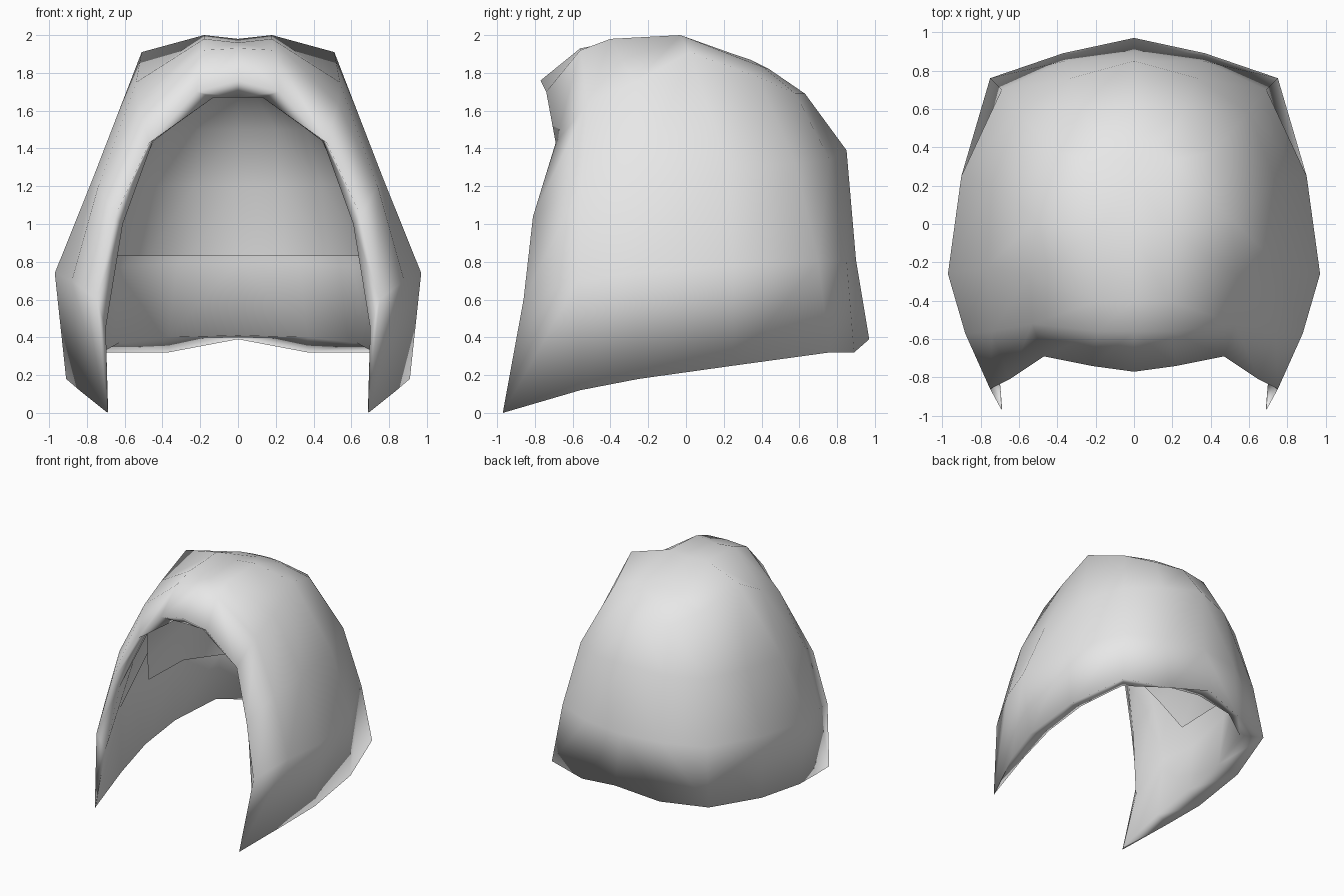
import bpy, bmesh
from mathutils import Vector

cube = bpy.data.objects.get("Cube")
if cube:
    bpy.data.objects.remove(cube, do_unlink=True)

# One plain cloth colour
cloth = bpy.data.materials.new("light grey cloth")
cloth.use_nodes = True
cloth.diffuse_color = (0.8, 0.8, 0.8, 1)
cloth.node_tree.nodes["Principled BSDF"].inputs["Base Color"].default_value = (0.8, 0.8, 0.8, 1)


def add_sheet(bm, rows):
    """Quad sheet from rows that run front to back, stacked upward."""
    grid = [[bm.verts.new(p) for p in row] for row in rows]
    for low, high in zip(grid, grid[1:]):
        for j in range(len(low) - 1):
            bm.faces.new((low[j], low[j + 1], high[j + 1], high[j]))
    bm.normal_update()
    return grid


def finish(bm, name):
    """Make the half mesh an object, mirror it and smooth it."""
    mesh = bpy.data.meshes.new(name)
    bm.to_mesh(mesh)
    bm.free()
    mesh.materials.append(cloth)
    mesh.shade_smooth()
    obj = bpy.data.objects.new(name, mesh)
    bpy.context.collection.objects.link(obj)
    mirror = obj.modifiers.new("mirror", 'MIRROR')
    mirror.merge_threshold = 0.002


# Outer hood: rows from the pointed hem up to the crown line
outer = [
    [(.69, -.97, 0), (.84, -.56, .12), (.91, -.25, .18), (.90, .25, .25),
     (.75, .76, .32), (.37, .89, .32), (0, .97, .39)],
    [(.75, -.86, .60), (.88, -.57, .70), (.97, -.26, .74), (.90, .25, .78),
     (.69, .70, .80), (.36, .85, .81), (0, .90, .81)],
    [(.65, -.81, 1.04), (.74, -.56, 1.20), (.765, -.22, 1.25), (.74, .22, 1.30),
     (.60, .58, 1.32), (.33, .76, 1.34), (0, .85, 1.39)],
    [(.47, -.69, 1.43), (.53, -.52, 1.64), (.54, -.27, 1.75), (.51, .02, 1.91),
     (.42, .38, 1.78), (.26, .58, 1.69), (0, .63, 1.69)],
    [(.22, -.74, 1.70), (.19, -.56, 1.92), (.18, -.40, 1.98), (.18, -.03, 2.0),
     (.20, .33, 1.86), (.12, .41, 1.83), (0, .44, 1.82)],
    [(0, -.77, 1.76), (0, -.56, 1.93), (0, -.40, 1.96), (0, -.03, 1.98),
     (0, .25, 1.90), (0, .34, 1.87), (0, .39, 1.845)],
]
bm = bmesh.new()
shell = add_sheet(bm, outer)

# Inner face: offset inward, with its own hem and face-opening edges
inner = [[v.co - v.normal * 0.13 for v in row] for row in shell]
inner[0] = [Vector(p) for p in (
    (.688, -.955, .02), (.72, -.56, .16), (.75, -.19, .25), (.74, .20, .31),
    (.63, .60, .37), (.37, .77, .40), (0, .83, .41))]
opening = [(.70, -.81, .45), (.61, -.74, 1.00), (.45, -.62, 1.44),
           (.13, -.68, 1.67), (0, -.68, 1.67)]
for row, point in zip(inner[1:], opening):
    row[0] = Vector(point)
for row in inner:
    row[-1].x = 0
for p in inner[-1]:
    p.x = 0
outer_count = len(bm.faces)
back = add_sheet(bm, inner)
bm.faces.ensure_lookup_table()
bmesh.ops.reverse_faces(bm, faces=bm.faces[outer_count:])

# Lips joining the two faces along the hem and the opening
for j in range(len(outer[0]) - 1):
    bm.faces.new((shell[0][j + 1], shell[0][j], back[0][j], back[0][j + 1]))
for k in range(len(outer) - 1):
    bm.faces.new((shell[k][0], shell[k + 1][0], back[k + 1][0], back[k][0]))
finish(bm, "hood_shell")

# Inner lining: hangs from the top of the opening to a level lower edge
bm = bmesh.new()
add_sheet(bm, [
    [(.70, -.22, .83), (.685, .235, .83), (.48, .51, .83), (.25, .66, .83), (0, .70, .83)],
    [(.60, -.38, 1.10), (.60, .18, 1.20), (.44, .46, 1.20), (.23, .60, 1.20), (0, .66, 1.20)],
    [(.445, -.60, 1.44), (.45, .05, 1.55), (.36, .36, 1.50), (.20, .50, 1.50), (0, .55, 1.50)],
    [(.13, -.66, 1.675), (.16, -.05, 1.81), (.13, .20, 1.74), (.08, .30, 1.70), (0, .36, 1.67)],
    [(0, -.66, 1.675), (0, -.05, 1.82), (0, .18, 1.76), (0, .25, 1.73), (0, .31, 1.70)],
])
bmesh.ops.reverse_faces(bm, faces=bm.faces[:])
finish(bm, "inner_lining")
